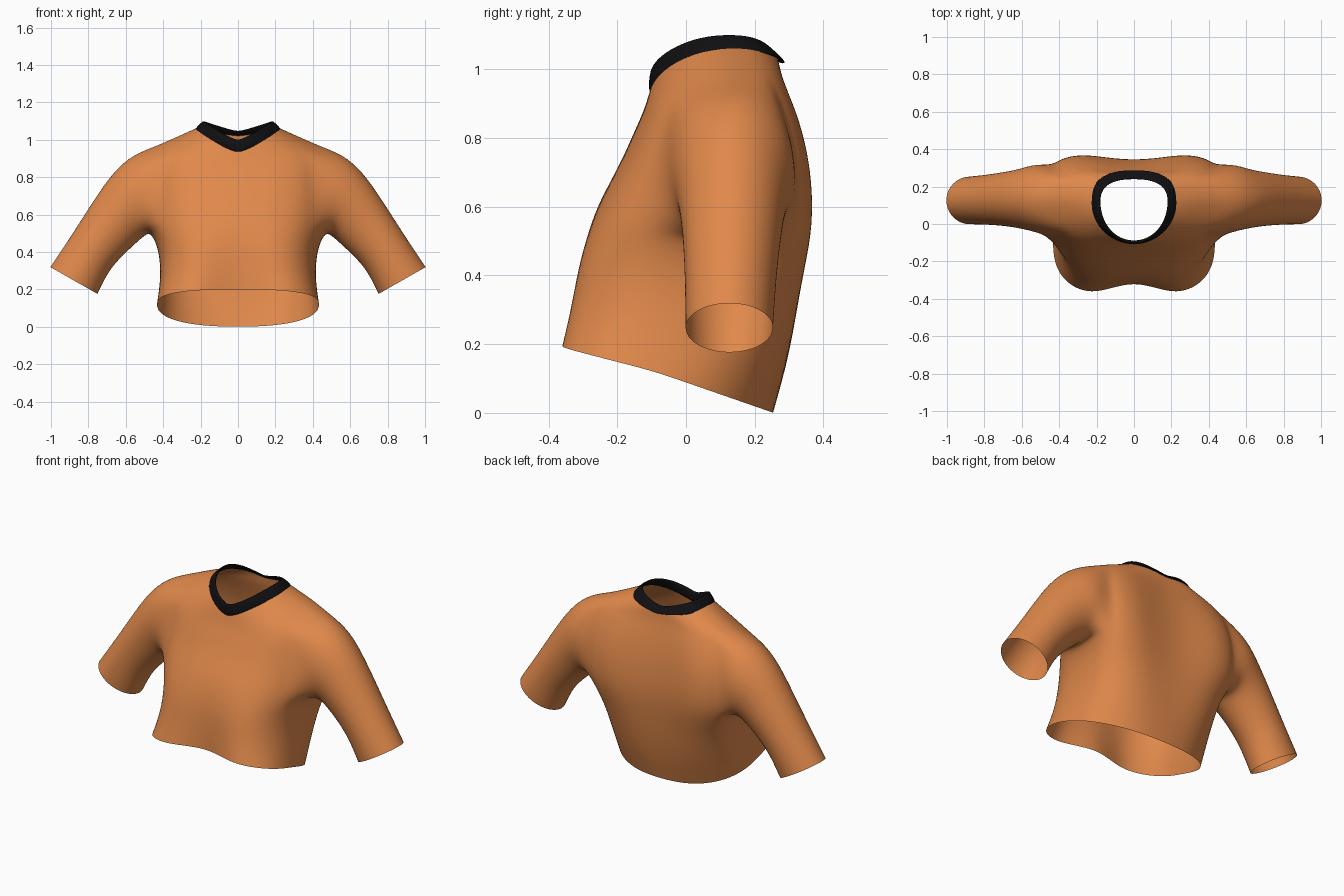
import bpy, bmesh, math
from mathutils import Vector

if "Cube" in bpy.data.objects:
    bpy.data.objects.remove(bpy.data.objects["Cube"])

N = 32                                   # columns around the torso


def material(name, rgb):
    m = bpy.data.materials.new(name)
    m.diffuse_color = (*rgb, 1)
    m.use_nodes = True
    m.node_tree.nodes["Principled BSDF"].inputs["Base Color"].default_value = m.diffuse_color
    return m


def finish(name, bm, mat, levels):
    bmesh.ops.recalc_face_normals(bm, faces=bm.faces)
    me = bpy.data.meshes.new(name)
    bm.to_mesh(me)
    bm.free()
    me.materials.append(mat)
    ob = bpy.data.objects.new(name, me)
    bpy.context.collection.objects.link(ob)
    for p in me.polygons:
        p.use_smooth = True
    sub = ob.modifiers.new("smooth", 'SUBSURF')
    sub.levels = sub.render_levels = levels
    return ob


def lerp(a, b, f):
    return a + (b - a) * f


def torso_point(row, t):
    """Boxy oval with separate front, side and back positions; t = 0 is the front."""
    w, yf, ys, yb, zf, zs, zb, p_front, p_back, dip_front, dip_back = row
    s, c = math.sin(t), math.cos(t)
    front = c > 0
    p = p_front if front else p_back
    x = math.copysign(abs(s) ** p, s) * w
    k = abs(c) ** p if abs(c) > 1e-6 else 0
    y = lerp(ys, yf if front else yb, k)
    z = lerp(zs, zf if front else zb, k)
    dent = k * math.exp(-(x / 0.17) ** 2)
    y += dip_front * dent if front else -dip_back * dent
    return Vector((x, y, z))


def collar_point(t, u, inset=0.0):
    """Neckband: u = 0 lower outer edge, u = 1 upper edge."""
    s, c = math.sin(t), math.cos(t)
    w = lerp(0.232, 0.185, u) - inset
    ys = 0.12
    yf, yb = lerp(-0.105, -0.1, u) + inset, lerp(0.288, 0.245, u) - inset
    p = 1.0 if c > 0 else 0.8
    k = abs(c) ** p if abs(c) > 1e-6 else 0
    x = math.copysign(abs(s) ** p, s) * w
    y = lerp(ys, yf if c > 0 else yb, k)
    rise = abs(s) ** 1.3
    if c > 0:
        z = lerp(lerp(0.93, 1.0, u), lerp(1.05, 1.1, u), rise)
    else:
        z = lerp(lerp(1.015, 1.045, u), lerp(1.05, 1.1, u), abs(s) ** 0.9)
    return Vector((x, y, z))


orange = material("orange cloth", (0.75, 0.25, 0.07))
black = material("black trim", (0.005, 0.005, 0.006))

# Torso rows, hem to shoulder:
# half width, y front/side/back, z front/side/back, squareness front/back, dents
rows = [
    (0.435, -0.40, -0.09, 0.255, 0.20, 0.12, 0.00, 0.75, 0.85, 0.09, 0.00),
    (0.415, -0.37, 0.00, 0.315, 0.32, 0.25, 0.18, 0.75, 0.75, 0.06, 0.01),
    (0.420, -0.34, 0.07, 0.350, 0.45, 0.40, 0.38, 0.75, 0.60, 0.04, 0.02),
    (0.465, -0.285, 0.12, 0.378, 0.56, 0.505, 0.52, 0.75, 0.48, 0.01, 0.04),
    (0.470, -0.24, 0.13, 0.380, 0.64, 0.62, 0.64, 0.75, 0.45, 0.00, 0.05),
    (0.470, -0.19, 0.13, 0.365, 0.73, 0.74, 0.76, 0.75, 0.45, 0.00, 0.05),
    (0.460, -0.155, 0.13, 0.335, 0.81, 0.86, 0.87, 0.75, 0.50, 0.00, 0.04),
    (0.440, -0.125, 0.13, 0.295, 0.875, 0.968, 0.96, 0.75, 0.60, 0.00, 0.02),
]
angles = [2 * math.pi * j / N for j in range(N)]
points = [[torso_point(r, t) for t in angles] for r in rows]
neck = [collar_point(t, 0.35, 0.004) for t in angles]
points.append([lerp(a, b, 0.5) for a, b in zip(points[-1], neck)])
points.append(neck)

# Shirt body, with an armhole left open on each side
bm = bmesh.new()
grid = [[bm.verts.new(p) for p in ring] for ring in points]
C0, C1, R0, R1 = 5, 11, 3, 7
for r in range(len(grid) - 1):
    for j in range(N):
        mirrored = min(j, N - 1 - j)
        if R0 <= r < R1 and C0 <= mirrored < C1:
            continue
        k = (j + 1) % N
        bm.faces.new((grid[r][j], grid[r][k], grid[r + 1][k], grid[r + 1][j]))

# Sleeve rings grown from the armholes: top x, z, bottom x, z, y front, y back
sleeve = [
    (0.56, 0.925, 0.50, 0.485, -0.045, 0.325),
    (0.665, 0.835, 0.55, 0.44, -0.025, 0.295),
    (0.765, 0.69, 0.615, 0.38, -0.012, 0.28),
    (0.875, 0.515, 0.69, 0.30, -0.005, 0.265),
    (1.005, 0.32, 0.75, 0.175, -0.003, 0.255),
]
loop = [(R1, c) for c in range(8, C0, -1)] + [(r, C0) for r in range(R1, R0, -1)]
loop += [(R0, c) for c in range(C0, C1)] + [(r, C1) for r in range(R0, R1)]
loop += [(R1, c) for c in range(C1, 8, -1)]
for side in (1, -1):
    prev = [grid[r][c if side > 0 else (N - c) % N] for r, c in loop]
    n = len(prev)
    for tx, tz, bx, bz, y0, y1 in sleeve:
        ring = []
        for i in range(n):
            a = 2 * math.pi * i / n
            f = (1 - math.cos(a)) / 2
            y = (y0 + y1) / 2 - math.sin(a) * (y1 - y0) / 2
            ring.append(bm.verts.new((side * lerp(tx, bx, f), y, lerp(tz, bz, f))))
        for i in range(n):
            k = (i + 1) % n
            bm.faces.new((prev[i], prev[k], ring[k], ring[i]))
        prev = ring
finish("shirt_body", bm, orange, 2)

# Neckband: outer face, rolled top edge and inner face
bm = bmesh.new()
M = 48
profile = [(0.0, 0.012), (0.0, 0.0), (0.1, -0.004), (0.5, -0.006), (0.95, -0.003),
           (1.0, 0.002), (0.95, 0.012), (0.3, 0.016)]
rings = [[bm.verts.new(collar_point(2 * math.pi * j / M, u, i)) for j in range(M)]
         for u, i in profile]
for a, b in zip(rings, rings[1:] + rings[:1]):
    for j in range(M):
        k = (j + 1) % M
        bm.faces.new((a[j], a[k], b[k], b[j]))
finish("neckband", bm, black, 1)
